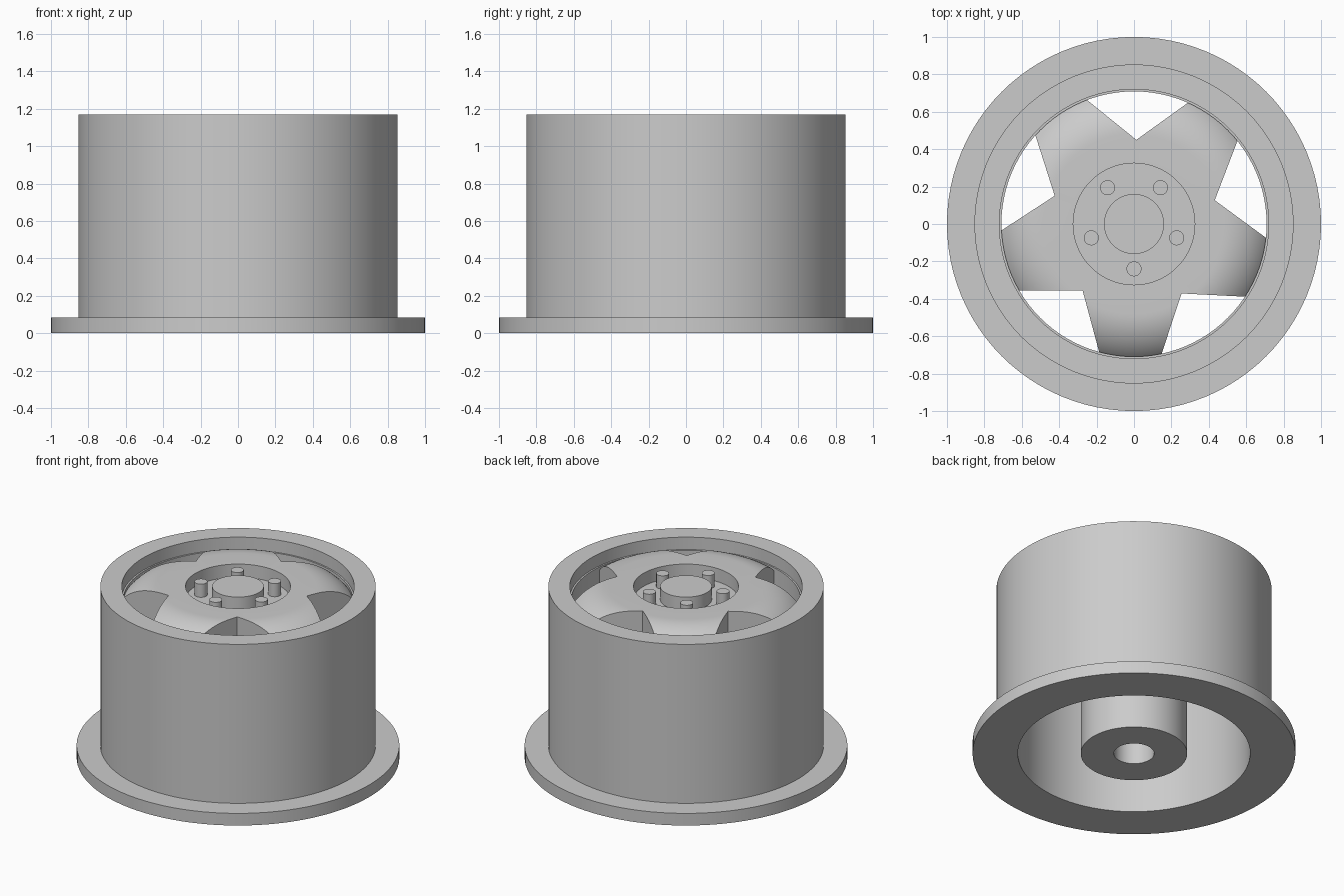
import bpy
import bmesh
from math import sin, cos, asin, radians, pi
from mathutils import Vector, Matrix

default = bpy.data.objects.get("Cube")
if default:
    bpy.data.objects.remove(default, do_unlink=True)

TOP = 1.17           # height of rim, cap and bolts
RECESS = 1.08        # floor of the bolt recess
UNDER = 0.92         # underside of the spokes

GREY = (0.6, 0.6, 0.6, 1.0)
metal = bpy.data.materials.new("grey metal")
metal.use_nodes = True
metal.diffuse_color = GREY
metal.node_tree.nodes["Principled BSDF"].inputs["Base Color"].default_value = GREY


def make_object(name, bm):
    bmesh.ops.recalc_face_normals(bm, faces=bm.faces)
    mesh = bpy.data.meshes.new(name)
    bm.to_mesh(mesh)
    bm.free()
    mesh.materials.append(metal)
    obj = bpy.data.objects.new(name, mesh)
    bpy.context.collection.objects.link(obj)
    return obj


def activate(obj):
    bpy.ops.object.select_all(action='DESELECT')
    obj.select_set(True)
    bpy.context.view_layer.objects.active = obj


def smooth(obj):
    activate(obj)
    bpy.ops.object.shade_smooth_by_angle(angle=radians(30))


def lathe(name, profile, closed=False, sides=96):
    """Turn an (r, z) profile around the z axis."""
    bm = bmesh.new()
    verts = [bm.verts.new((r, 0, z)) for r, z in profile]
    edges = [bm.edges.new(pair) for pair in zip(verts, verts[1:])]
    if closed:
        edges.append(bm.edges.new((verts[-1], verts[0])))
    bmesh.ops.spin(bm, geom=verts + edges, cent=(0, 0, 0), axis=(0, 0, 1),
                   angle=2 * pi, steps=sides, use_duplicate=False)
    bmesh.ops.remove_doubles(bm, verts=bm.verts, dist=0.0001)
    return make_object(name, bm)


# Barrel with the wide bottom flange and a shallow ledge inside
rim = lathe("rim_barrel", [
    (0.72, 0), (1, 0), (1, 0.083), (0.853, 0.083), (0.853, TOP), (0.72, TOP),
    (0.72, 1.085), (0.709, 1.085), (0.709, UNDER), (0.72, UNDER)], closed=True)
smooth(rim)

# Domed disc with the bolt recess and the centre cap
FLAT, BEND, EDGE = 0.48, 0.3, 0.715
reach = asin((EDGE - FLAT) / BEND)
STEPS = 12
dome = [(FLAT + BEND * sin(reach * i / STEPS),
         TOP - BEND * (1 - cos(reach * i / STEPS))) for i in range(STEPS + 1)]
disc = lathe("spoke_disc", [
    (0, TOP), (0.16, TOP), (0.16, RECESS), (0.325, RECESS), (0.325, TOP),
    *dome, (EDGE, UNDER), (0, UNDER)])

# Five V-shaped windows cut the disc into spokes
tip = Vector((0.45, 0, 0.6))
half = radians(22.5)
corners = [Vector((0.712 * cos(a), 0.712 * sin(a), 0.6)) for a in (-half, half)]
outline = [tip] + [tip + (c - tip) * 1.6 for c in corners]
bm = bmesh.new()
for k in range(5):
    turn = Matrix.Rotation(radians(16.4 + 72 * k), 4, 'Z')
    face = bm.faces.new([bm.verts.new(turn @ p) for p in outline])
    lifted = bmesh.ops.extrude_face_region(bm, geom=[face])["geom"]
    bmesh.ops.translate(bm, vec=(0, 0, 0.8),
                        verts=[v for v in lifted if isinstance(v, bmesh.types.BMVert)])
cutter = make_object("window_cutter", bm)
cutter.hide_render = True
cut = disc.modifiers.new("windows", 'BOOLEAN')
cut.operation = 'DIFFERENCE'
cut.solver = 'EXACT'
cut.object = cutter
activate(disc)
bpy.ops.object.modifier_apply(modifier=cut.name)
bpy.data.objects.remove(cutter, do_unlink=True)
smooth(disc)

# Hub tube running down to the ground, bored from below
hub = lathe("hub_tube", [
    (0.125, 0), (0.33, 0), (0.33, UNDER + 0.02), (0.125, UNDER + 0.02)], closed=True)
smooth(hub)

# Bolts standing in the recess
for k in range(5):
    bolt = lathe(f"bolt_{k + 1}", [
        (0, RECESS - 0.02), (0.04, RECESS - 0.02), (0.04, TOP), (0, TOP)], sides=32)
    angle = radians(-90 + 72 * k)
    bolt.location = (0.24 * cos(angle), 0.24 * sin(angle), 0)
    smooth(bolt)
